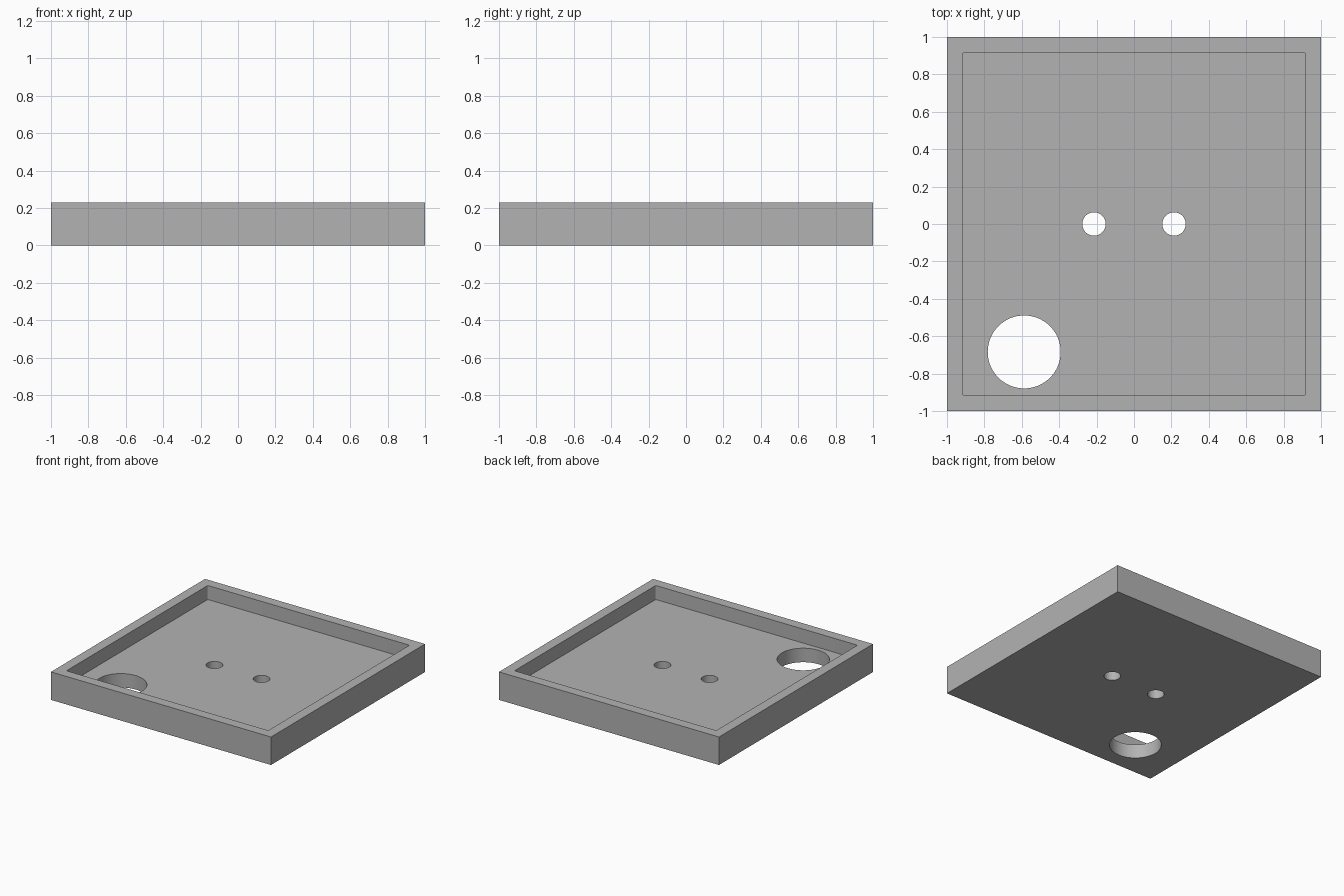
import bpy
import bmesh
from mathutils import Matrix, Vector

cube = bpy.data.objects.get("Cube")
if cube:
    bpy.data.objects.remove(cube, do_unlink=True)

HEIGHT = 0.23
FLOOR = 0.115
INNER = 0.917
CORNER = 0.01
HOLES = [(-0.214, 0, 0.0625), (0.214, 0, 0.0625), (-0.587, -0.684, 0.195)]

grey = bpy.data.materials.new("plain grey")
grey.use_nodes = True
colour = (0.45, 0.45, 0.45, 1)
grey.diffuse_color = colour
grey.node_tree.nodes["Principled BSDF"].inputs["Base Color"].default_value = colour


def finish(name, bm):
    mesh = bpy.data.meshes.new(name)
    bm.to_mesh(mesh)
    bm.free()
    mesh.materials.append(grey)
    obj = bpy.data.objects.new(name, mesh)
    bpy.context.collection.objects.link(obj)
    return obj


def box(name, half, low, high, corner=0):
    bm = bmesh.new()
    place = Matrix.Translation((0, 0, (low + high) / 2))
    size = Matrix.Diagonal(Vector((2 * half, 2 * half, high - low, 1)))
    bmesh.ops.create_cube(bm, size=1, matrix=place @ size)
    if corner:
        upright = [e for e in bm.edges
                   if abs(e.verts[0].co.z - e.verts[1].co.z) > 0.01]
        bmesh.ops.bevel(bm, geom=upright, offset=corner, segments=4,
                        profile=0.5, affect='EDGES')
    return finish(name, bm)


def cylinder(name, x, y, radius):
    bm = bmesh.new()
    bmesh.ops.create_cone(bm, cap_ends=True, segments=64, radius1=radius,
                          radius2=radius, depth=1,
                          matrix=Matrix.Translation((x, y, 0)))
    return finish(name, bm)


# Square tray block
tray = box("tray", 1, 0, HEIGHT)

# Recess with slightly rounded corners, then the through holes
cutters = [box("recess_cutter", INNER, FLOOR, HEIGHT + 0.2, CORNER)]
cutters += [cylinder("hole_cutter", *hole) for hole in HOLES]

bpy.ops.object.select_all(action='DESELECT')
tray.select_set(True)
bpy.context.view_layer.objects.active = tray
for cutter in cutters:
    cutter.hide_render = True
    cut = tray.modifiers.new("cut", 'BOOLEAN')
    cut.operation = 'DIFFERENCE'
    cut.solver = 'EXACT'
    cut.object = cutter
    bpy.ops.object.modifier_apply(modifier=cut.name)
    bpy.data.objects.remove(cutter, do_unlink=True)

# Smooth hole walls with crisp rims
bpy.ops.object.shade_smooth_by_angle()
